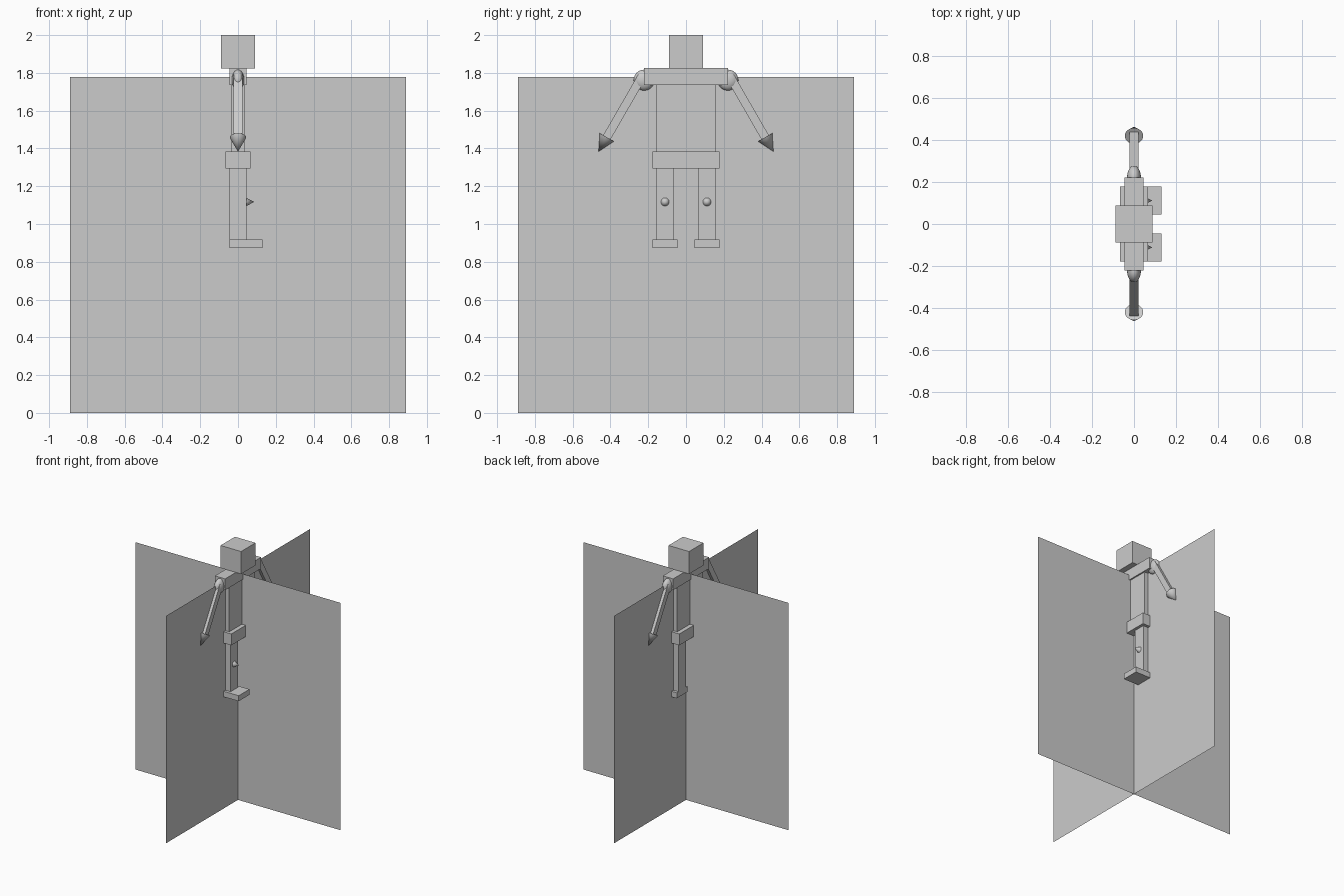
import bpy
from math import radians, sin, cos, pi

if "Cube" in bpy.data.objects:
    bpy.data.objects.remove(bpy.data.objects["Cube"])


def box(name, size, loc, rot=(0, 0, 0)):
    bpy.ops.mesh.primitive_cube_add(size=1, location=loc, rotation=rot)
    ob = bpy.context.object
    ob.name = name
    ob.scale = size
    return ob


def cone(name, radius, depth, loc, rot):
    bpy.ops.mesh.primitive_cone_add(vertices=32, radius1=radius, radius2=0,
                                    depth=depth, location=loc, rotation=rot)
    ob = bpy.context.object
    ob.name = name
    bpy.ops.object.shade_smooth_by_angle(angle=radians(30))
    return ob


# Crossed upright reference planes
for name, turn in (("side_plane", 0), ("front_plane", pi / 2)):
    bpy.ops.mesh.primitive_plane_add(size=1.778, location=(0, 0, 0.889),
                                     rotation=(pi / 2, 0, turn))
    bpy.context.object.name = name

# Head and trunk (figure looks toward +x)
box("head", (0.178, 0.178, 0.176), (0, 0, 1.912))
box("shoulder_bar", (0.089, 0.444, 0.088), (0, 0, 1.781))
box("torso", (0.067, 0.312, 0.355), (0, 0, 1.56))
box("pelvis", (0.133, 0.356, 0.089), (0, 0, 1.3385))

tilt = radians(30)
for side, s in (("right", -1), ("left", 1)):
    # Leg, foot and knee spike
    y = s * 0.111
    box(side + "_leg", (0.089, 0.089, 0.378), (0, y, 1.105))
    box(side + "_foot", (0.175, 0.133, 0.043), (0.043, y, 0.8955))
    cone(side + "_knee", 0.022, 0.042, (0.065, y, 1.117), (0, pi / 2, 0))

    # Shoulder ball, flattened front to back
    bpy.ops.mesh.primitive_uv_sphere_add(segments=32, ring_count=16, radius=1,
                                         location=(0, s * 0.222, 1.762))
    ball = bpy.context.object
    ball.name = side + "_shoulder"
    ball.scale = (0.033, 0.055, 0.055)
    bpy.ops.object.shade_smooth()

    # Slanted arm ending in a pointed hand
    hy, hz = 0.419, 1.459
    length, hand = 0.37, 0.088
    box(side + "_arm", (0.045, 0.045, length),
        (0, s * (hy - sin(tilt) * length / 2), hz + cos(tilt) * length / 2),
        (s * tilt, 0, 0))
    cone(side + "_hand", 0.0435, hand,
         (0, s * (hy + sin(tilt) * hand / 2), hz - cos(tilt) * hand / 2),
         (pi + s * tilt, 0, 0))
